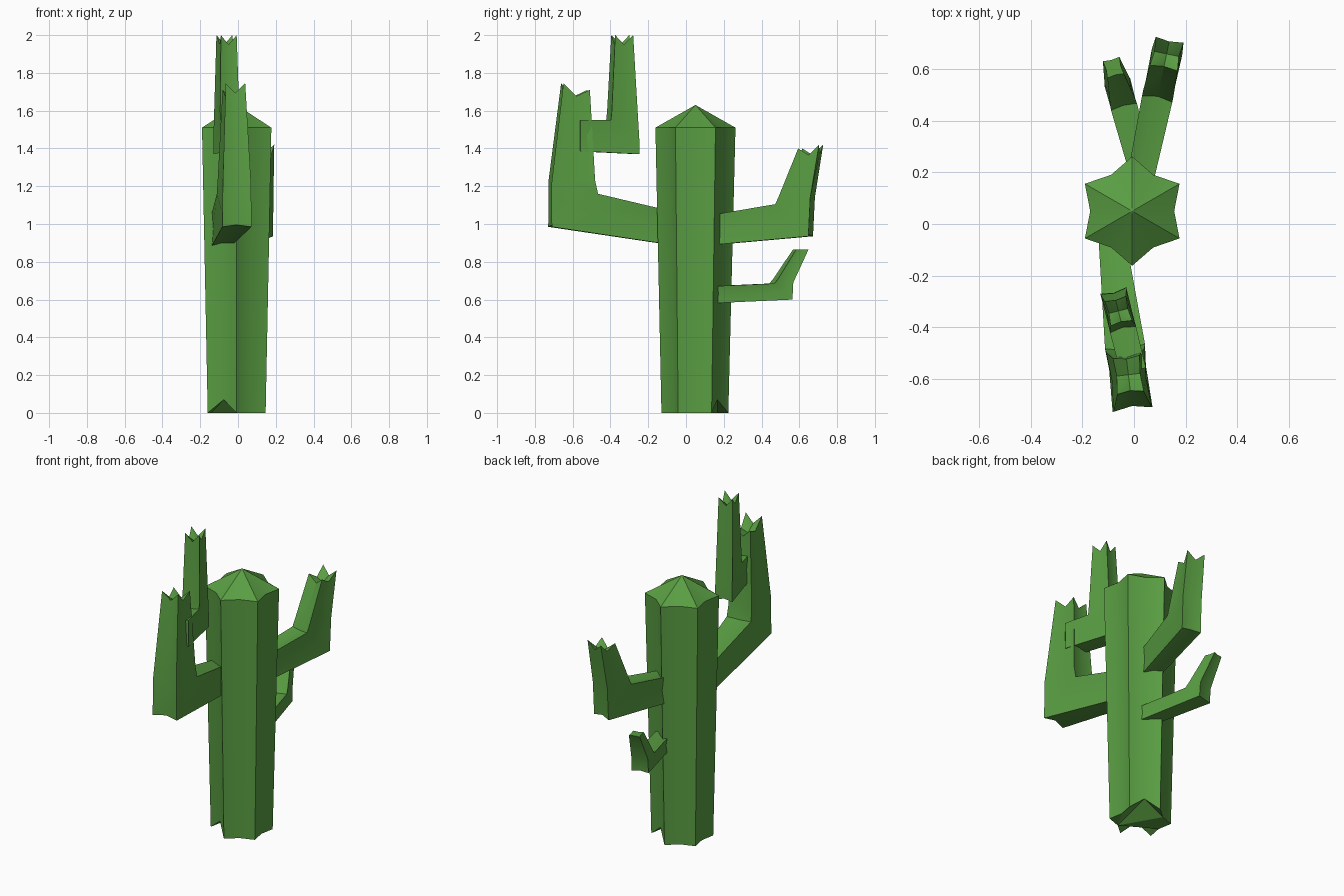
import bpy, bmesh, math
from mathutils import Vector

if "Cube" in bpy.data.objects:
    bpy.data.objects.remove(bpy.data.objects["Cube"])

green = bpy.data.materials.new("cactus_green")
green.diffuse_color = (0.10, 0.34, 0.055, 1)
green.use_nodes = True
green.node_tree.nodes["Principled BSDF"].inputs["Base Color"].default_value = green.diffuse_color


def loft(name, rings, end):
    """Skin rings of points, flat start cap, fan to an end point."""
    bm = bmesh.new()
    loops = [[bm.verts.new(p) for p in r] for r in rings]
    n = len(loops[0])
    for a, b in zip(loops, loops[1:]):
        for i in range(n):
            j = (i + 1) % n
            bm.faces.new((a[i], a[j], b[j], b[i]))
    tip = bm.verts.new(end)
    for i in range(n):
        bm.faces.new((loops[-1][i], loops[-1][(i + 1) % n], tip))
    bm.faces.new(loops[0][::-1])
    bmesh.ops.triangulate(bm, faces=[f for f in bm.faces if len(f.verts) > 4])
    bmesh.ops.recalc_face_normals(bm, faces=bm.faces[:])
    me = bpy.data.meshes.new(name)
    bm.to_mesh(me)
    bm.free()
    me.materials.append(green)
    ob = bpy.data.objects.new(name, me)
    bpy.context.collection.objects.link(ob)
    bpy.ops.object.select_all(action='DESELECT')
    ob.select_set(True)
    bpy.context.view_layer.objects.active = ob
    bpy.ops.object.shade_smooth_by_angle(angle=math.radians(30))


def star(r_out, r_in, cx, cy, z, raised=()):
    """Six-ribbed section; raised lists points lifted off the ground."""
    pts = []
    for i in range(12):
        a = math.radians(90 + 30 * i)
        r = r_in if i % 2 else r_out
        pts.append((cx + r * math.cos(a), cy + r * math.sin(a),
                    z + (0.07 if i in raised else 0)))
    return pts


def arm(name, x0, y0, slope, sections, notch):
    """Sections: inner (y, z), outer (y, z), half width, in a leaning plane."""
    side = Vector((1, -slope, 0)).normalized()
    rings = []
    for k, (yi, zi, yo, zo, w) in enumerate(sections):
        a = Vector((x0 + slope * (yi - y0), yi, zi))
        b = Vector((x0 + slope * (yo - y0), yo, zo))
        mid = (a + b) / 2
        corners = [a - side * w, a + side * w, b + side * w, b - side * w]
        drop = notch if k == len(sections) - 1 else 0
        ring = []
        for i in range(4):
            m = (corners[i] + corners[(i + 1) % 4]) / 2
            m = m.lerp(mid, 0.12) - Vector((0, 0, drop))
            ring += [corners[i], m]
        rings.append(ring)
    loft(name, rings, mid - Vector((0, 0, notch * 1.4)))


# ribbed trunk with a low domed top
loft("trunk",
     [star(0.177, 0.137, -0.007, 0.047, 0, (5, 11)),
      star(0.212, 0.163, -0.007, 0.05, 1.51)],
     (-0.007, 0.05, 1.63))

# large front arm
arm("front_arm", -0.08, -0.1, 0.12 * -1, [
    (-0.05, 1.06, -0.05, 0.885, 0.052),
    (-0.475, 1.16, -0.72, 0.985, 0.078),
    (-0.49, 1.23, -0.72, 1.22, 0.075),
    (-0.515, 1.71, -0.655, 1.745, 0.052)], 0.05)

# upright branch carried by the front arm
arm("front_branch", -0.02, -0.5, -0.25, [
    (-0.57, 1.55, -0.57, 1.385, 0.05),
    (-0.41, 1.55, -0.258, 1.37, 0.052),
    (-0.405, 1.60, -0.26, 1.45, 0.052),
    (-0.385, 2.0, -0.29, 2.0, 0.043)], 0.05)

# upper back arm
arm("back_arm", 0.03, 0.2, 0.21, [
    (0.1, 1.04, 0.1, 0.885, 0.05),
    (0.485, 1.105, 0.66, 0.935, 0.06),
    (0.505, 1.15, 0.67, 1.14, 0.06),
    (0.605, 1.40, 0.715, 1.42, 0.055)], 0.045)

# small lower back arm with a plain flat tip
arm("lower_back_arm", 0.03, 0.2, -0.27, [
    (0.12, 0.67, 0.12, 0.58, 0.045),
    (0.455, 0.685, 0.55, 0.60, 0.052),
    (0.475, 0.71, 0.555, 0.69, 0.05),
    (0.575, 0.865, 0.64, 0.865, 0.033)], 0)
